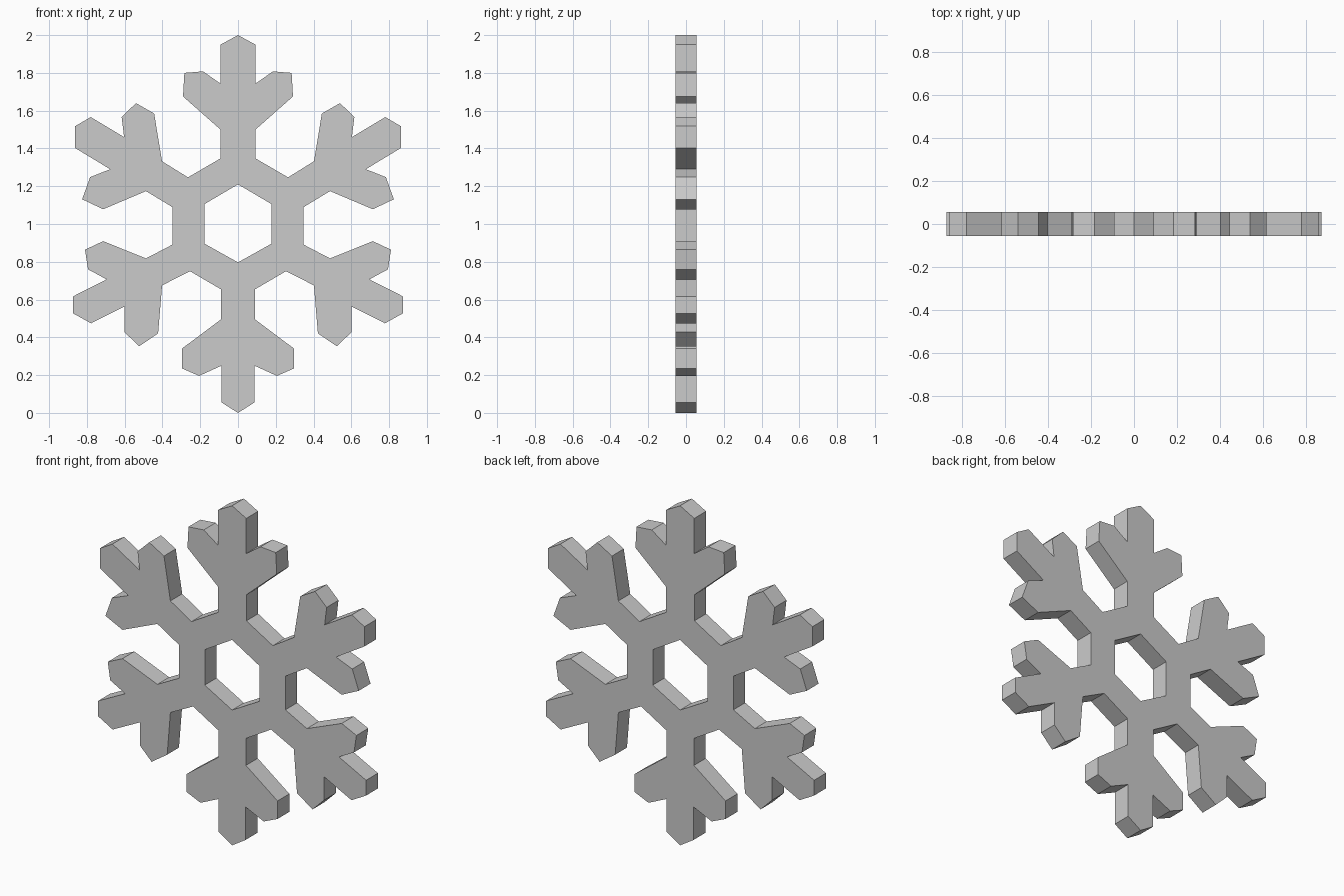
import bpy, bmesh
from mathutils import Vector

if "Cube" in bpy.data.objects:
    bpy.data.objects.remove(bpy.data.objects["Cube"])

HALF_DEPTH = 0.055

# Right half of the outline (x, z), arm by arm from the top tip to the bottom tip
top_arm = [(0, 2.0), (.092, 1.95), (.092, 1.743), (.185, 1.808), (.284, 1.80),
           (.291, 1.675), (.093, 1.50), (.093, 1.347), (.265, 1.247)]
upper_arm = [(.402, 1.332), (.444, 1.585), (.54, 1.64), (.616, 1.566), (.603, 1.46),
             (.78, 1.566), (.862, 1.518), (.862, 1.402), (.677, 1.29), (.783, 1.248),
             (.825, 1.131), (.714, 1.078), (.487, 1.174), (.347, 1.089)]
lower_arm = [(.347, .891), (.487, .818), (.714, .909), (.81, .864), (.794, .76),
             (.696, .707), (.873, .617), (.873, .527), (.778, .474), (.60, .564),
             (.60, .427), (.524, .352), (.423, .421), (.402, .675), (.254, .75)]
bottom_arm = [(.09, .654), (.09, .495), (.296, .341), (.296, .235), (.206, .196),
              (.087, .25), (.087, .055), (0, 0)]
# Right half of the hexagonal hole
hole = [(0, 1.21), (.178, 1.105), (.178, .896), (0, .797)]


def mirrored(half):
    """Close a half outline whose ends lie on x = 0."""
    return half + [(-x, z) for x, z in reversed(half[1:-1])]


def add_loop(bm, points):
    verts = [bm.verts.new((x, -HALF_DEPTH, z)) for x, z in points]
    return [bm.edges.new((v, verts[i - 1])) for i, v in enumerate(verts)]


# Flat plate with a hole, then thickened
bm = bmesh.new()
edges = add_loop(bm, mirrored(top_arm + upper_arm + lower_arm + bottom_arm))
edges += add_loop(bm, mirrored(hole))
bmesh.ops.triangle_fill(bm, edges=edges, use_beauty=True, normal=Vector((0, -1, 0)))
result = bmesh.ops.extrude_face_region(bm, geom=bm.faces[:], use_keep_orig=True)
back = [g for g in result["geom"] if isinstance(g, bmesh.types.BMVert)]
bmesh.ops.translate(bm, verts=back, vec=(0, 2 * HALF_DEPTH, 0))
bmesh.ops.recalc_face_normals(bm, faces=bm.faces[:])

mesh = bpy.data.meshes.new("snowflake")
bm.to_mesh(mesh)
bm.free()
bpy.context.collection.objects.link(bpy.data.objects.new("snowflake", mesh))
